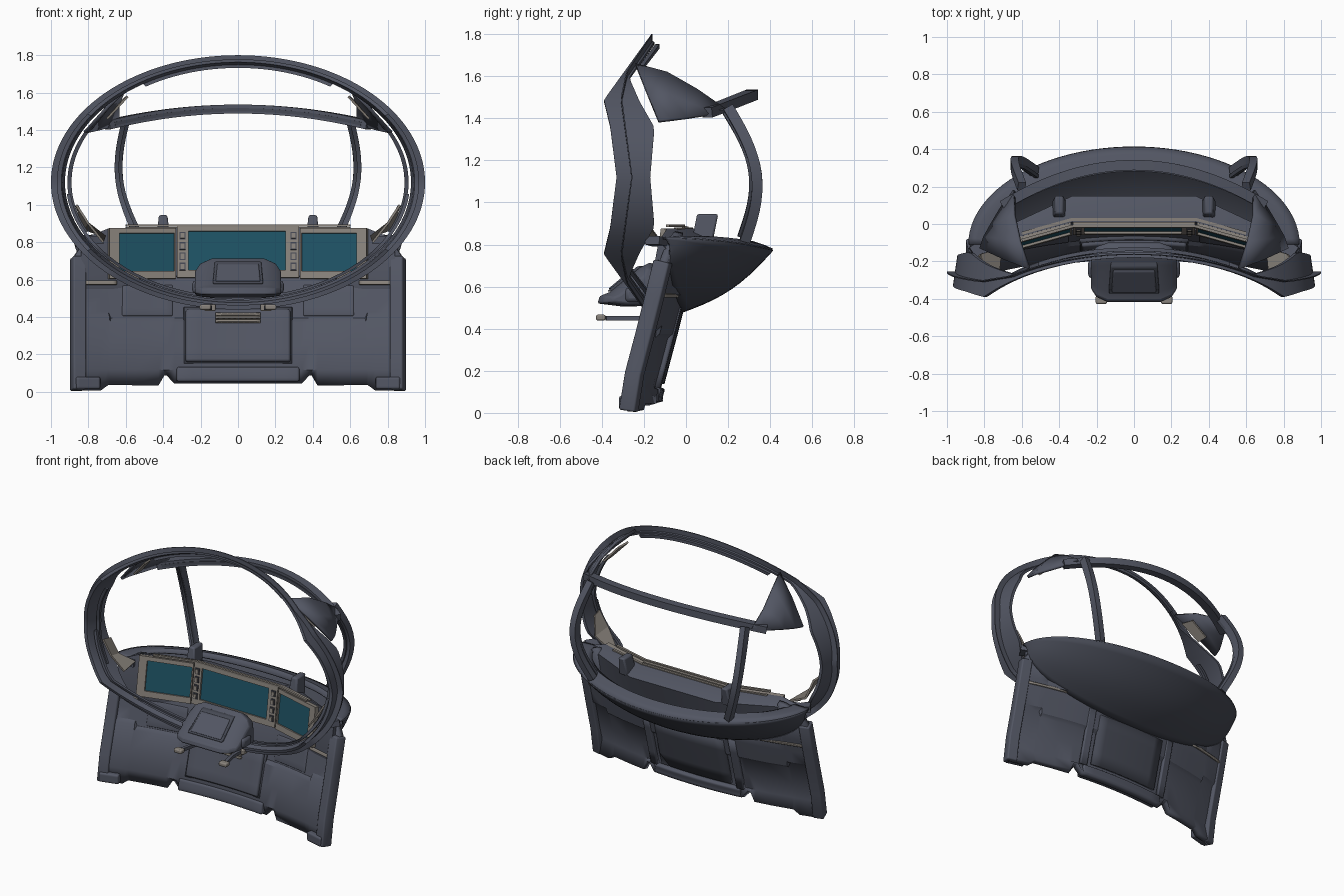
import bpy, bmesh
from math import sin, cos, pi
from mathutils import Vector

if "Cube" in bpy.data.objects:
    bpy.data.objects.remove(bpy.data.objects["Cube"])


def material(name, rgb):
    m = bpy.data.materials.new(name)
    m.use_nodes = True
    m.diffuse_color = (*rgb, 1)
    m.node_tree.nodes["Principled BSDF"].inputs["Base Color"].default_value = (*rgb, 1)
    return m


SLATE = material("slate", (0.085, 0.093, 0.125))
DARK = material("dark slate", (0.06, 0.066, 0.088))
TAN = material("tan", (0.25, 0.226, 0.2))
TEAL = material("teal screen", (0.013, 0.085, 0.128))


def interp(v, knots):
    for (a, fa), (b, fb) in zip(knots, knots[1:]):
        if v <= b:
            return fa + (fb - fa) * max(0, (v - a) / (b - a))
    return knots[-1][1]


def finish(bm, name, mat, bevel=0.0, thick=0.0, smooth=True):
    bmesh.ops.recalc_face_normals(bm, faces=bm.faces[:])
    me = bpy.data.meshes.new(name)
    bm.to_mesh(me)
    bm.free()
    me.materials.append(mat)
    ob = bpy.data.objects.new(name, me)
    bpy.context.collection.objects.link(ob)
    if thick:
        s = ob.modifiers.new("thickness", "SOLIDIFY")
        s.thickness, s.offset = thick, 0
    if bevel:
        b = ob.modifiers.new("bevel", "BEVEL")
        b.width, b.segments = bevel, 2
    if smooth:
        bpy.ops.object.select_all(action="DESELECT")
        ob.select_set(True)
        bpy.context.view_layer.objects.active = ob
        bpy.ops.object.shade_smooth_by_angle(angle=0.6)
    return ob


def loft(name, rows, mat, loop=False, ring=False, caps=False, **kw):
    """Skin rows of points; loop closes each row, ring joins last row to first."""
    bm = bmesh.new()
    vs = [[bm.verts.new(p) for p in r] for r in rows]
    pairs = list(zip(vs, vs[1:])) + ([(vs[-1], vs[0])] if ring else [])
    n = len(rows[0])
    for a, b in pairs:
        for i in range(n if loop else n - 1):
            j = (i + 1) % n
            bm.faces.new((a[i], a[j], b[j], b[i]))
    if caps:
        bm.faces.new(vs[0])
        bm.faces.new(vs[-1])
    return finish(bm, name, mat, **kw)


def box(name, c, size, mat, bevel=0.0, taper=1.0, tilt=0.0):
    """Box with optional narrower top and a lean in y with height."""
    bm = bmesh.new()
    bmesh.ops.create_cube(bm, size=1)
    for v in bm.verts:
        k = taper if v.co.z > 0 else 1
        dz = v.co.z * size[2]
        v.co = (c[0] + v.co.x * size[0] * k, c[1] + v.co.y * size[1] + dz * tilt, c[2] + dz)
    return finish(bm, name, mat, bevel)


def bar(name, pts, w, h, mat, **kw):
    """Rectangular bar swept along a path."""
    pts = [Vector(p) for p in pts]
    rows = []
    for i, p in enumerate(pts):
        t = (pts[min(i + 1, len(pts) - 1)] - pts[max(i - 1, 0)]).normalized()
        s = t.cross(Vector((0, 0, 1)) if abs(t.z) < 0.7 else Vector((0, 1, 0))).normalized()
        u = s.cross(t)
        rows.append([p + s * w * a + u * h * b for a, b in ((-.5, -.5), (.5, -.5), (.5, .5), (-.5, .5))])
    return loft(name, rows, mat, loop=True, caps=True, **kw)


# Oval hoop: depth changes with height above or below its middle
MID, RX, RZ = 1.12, 1.0, 0.68
FRONT = [(0, -.33), (.25, -.36), (.38, -.39), (.5, -.306), (.68, -.18)]
REAR = [(0, -.17), (.25, -.15), (.38, -.22), (.5, -.27), (.68, -.15)]
LIP = [(0, -.26), (.38, -.31), (.5, -.285), (.68, -.165)]


def hoop(a, k, table, dy=0.0):
    z = sin(a) * RZ
    return (RX * cos(a) * k, interp(abs(z), table) + dy, MID + z * k)


ANGLES = [2 * pi * i / 128 for i in range(128)]
loft("hoop_shell", [[hoop(a, .968, FRONT), hoop(a, .945, FRONT), hoop(a, .938, FRONT, .018), hoop(a, .925, REAR),
                     hoop(a, .945, REAR)] for a in ANGLES], SLATE, loop=True, ring=True)
loft("hoop_outer_lip", [[hoop(a, .95, LIP), hoop(a, 1, LIP), hoop(a, 1, LIP, .006), hoop(a, .95, LIP, .006)]
                        for a in ANGLES], SLATE, loop=True, ring=True)


def hoop_arc(name, a0, a1, k0, k1, dy, mat):
    arc = [a0 + (a1 - a0) * i / 40 for i in range(41)]
    loft(name, [[hoop(a, k0, FRONT, dy), hoop(a, k1, FRONT, dy), hoop(a, k1, FRONT, dy + .02),
                 hoop(a, k0, FRONT, dy + .02)] for a in arc], mat, loop=True, caps=True)


hoop_arc("top_inner_trim", pi / 2 - .58, pi / 2 + .58, .9, .93, .035, SLATE)
hoop_arc("lower_inner_trim", pi + .1, 2 * pi - .1, .9, .92, .04, SLATE)
for side, a in (("left", 0), ("right", pi)):
    hoop_arc(side + "_inner_trim", a - .45, a + .45, .89, .912, .06, DARK)


# Bulkhead: bowed leaning wall with ledges and a notched bottom edge
def wall_y(x, z):
    return interp(z, [(0, -.14), (.08, -.14), (.4, -.055), (.7, .02), (.85, .05)]) - .13 * (x / .88) ** 2


def bottom_z(x):
    return interp(abs(x), [(0, .05), (.34, .05), (.38, .1), (.4, .1), (.43, .04), (.7, .04), (.74, .01)])


half = [.15, .3, .34, .38, .4, .43, .55, .69, .7, .74, .82, .88]
cols = [-x for x in reversed(half)] + [0] + half
rows = []
for k in range(9):
    row = []
    for x in cols:
        top = interp(abs(x), [(.69, .6), (.7, .86), (.8, .84), (.88, .72)])
        step = .365 + (.035 if abs(x) > .69 else 0)
        z = [bottom_z(x), .12, .24, step, step + .02, .5, .585, .6, top][k]
        lip = .03 if k == 0 else 0
        ledge = -.018 if k < 4 else 0
        row.append((x, wall_y(x, z) + lip + ledge, z))
    rows.append(row)
loft("bulkhead", rows, SLATE, thick=.04)


def wall_panel(name, x0, x1, z0, z1, out, thick, mat, bevel=0.0):
    xs = [x0 + (x1 - x0) * i / 8 for i in range(9)]
    zs = [z0 + (z1 - z0) * i / 4 for i in range(5)]
    loft(name, [[(x, wall_y(x, z) - out, z) for x in xs] for z in zs], mat, thick=thick, bevel=bevel)


wall_panel("centre_panel", -.28, .28, .16, .44, .045, .04, SLATE, .012)
wall_panel("centre_panel_shadow_line", -.29, .29, .15, .45, .032, .02, DARK)
wall_panel("centre_back_panel", -.27, .27, .14, .48, -.012, .02, DARK)
wall_panel("bottom_sill", -.33, .33, .055, .125, .01, .08, SLATE, .01)
for i in range(3):
    wall_panel("handle_slat", -.12, .12, .372 + i * .018, .384 + i * .018, .078, .025, TAN)
for s in (-1, 1):
    wall_panel("side_tan_strip", s * .65, s * .82, .572, .592, .035, .025, TAN)
    wall_panel("back_tan_strip", s * .55, s * .83, .55, .566, -.025, .012, TAN)
    wall_panel("outer_pillar", s * .82, s * .89, .01, .72, .01, .08, SLATE, .01)
    wall_panel("outer_foot", s * .74, s * .87, .015, .08, .03, .05, SLATE, .01)
    wall_panel("upper_side_panel", s * .35, s * .62, .405, .57, .016, .02, SLATE, .006)
    wall_panel("console_panel", s * .71, s * .81, .62, .82, .03, .02, SLATE, .008)
    wall_panel("console_tan_slot", s * .72, s * .79, .69, .715, .044, .008, TAN)
    wall_panel("back_rib", s * .31, s * .36, .12, .5, -.015, .025, SLATE)

# Nose shell behind the bulkhead and its rim
ARC = [pi * i / 48 for i in range(49)]


def rim(a, inset=0.0, up=0.0):
    return Vector(((.88 - inset) * cos(a), -.11 + (.52 - inset) * sin(a), .83 - .055 * sin(a) ** 2 + up * sin(a)))


def keel(a):
    x, z = .87 * cos(a), .81 - .33 * sin(a)
    return Vector((x, wall_y(x, z) + .012, z))


shell = []
for k in range(11):
    t = k / 10
    shell.append([rim(a).lerp(keel(a), t) + Vector((0, .02, -.035)) * sin(pi * t) * sin(a) for a in ARC])
loft("nose_shell", shell, DARK, thick=.012)
loft("nose_rim", [[rim(a), rim(a, .04, .018), rim(a, .09, .035), rim(a, .12, .01)] for a in ARC], SLATE, thick=.012)


# Dash: faceted body wrapping around, with screens set in tan frames
def dash_y(x):
    return interp(abs(x), [(0, 0), (.33, 0), (.69, -.1), (.84, -.14)])


PROFILE = [(-.02, .55), (-.03, .6), (.01, .875), (.04, .875), (.15, .83), (.05, .56)]
dash = []
for x, deep, drop in ((-.84, .35, .06), (-.69, .55, 0), (-.33, 1, 0), (.33, 1, 0), (.69, .55, 0), (.84, .35, .06)):
    dash.append([(x, dash_y(x) + (y if y < .03 else y * deep), z - drop * (z > .6)) for y, z in PROFILE])
loft("dash_body", dash, SLATE, loop=True, caps=True)


def dash_plate(name, x0, x1, z0, z1, out, thick, mat):
    loft(name, [[(x, dash_y(x) - .03 + (z - .6) * .145 - out, z) for x in (x0, x1)] for z in (z0, z1)],
         mat, thick=thick, smooth=False)


def screen(name, x0, x1, z0, z1, x2, x3, z2, z3):
    dash_plate(name + "_screen", x2, x3, z2, z3, .014, .006, TEAL)
    for a, b, c, d in ((x0, x1, z0, z2), (x0, x1, z3, z1), (x0, x2, z2, z3), (x3, x1, z2, z3)):
        dash_plate(name + "_frame", a, b, c, d, .015, .03, TAN)


screen("centre", -.325, .325, .61, .888, -.265, .255, .65, .857)
for s, name in ((1, "left"), (-1, "right")):
    xs = sorted((s * .335, s * .69)) + sorted((s * .343, s * .637))
    screen(name, xs[0], xs[1], .605, .875, xs[2], xs[3], .645, .847)
    for i in range(4):
        z = .65 + i * .055
        dash_plate("button_surround", s * .28, s * .312, z, z + .04, .033, .008, DARK)
        dash_plate("button", s * .285, s * .307, z + .006, z + .034, .04, .008, TAN)
    # hood boxes and side consoles
    box("hood_box", (s * .4, .09, .88), (.075, .1, .13), SLATE, .01, taper=.6, tilt=.2)
    loft("console_tan_plate", [[(s * .865, -.27, 1.0), (s * .855, -.2, .99)],
                               [(s * .8, -.27, .9), (s * .82, -.16, .87)],
                               [(s * .72, -.24, .8), (s * .71, -.13, .83)]], TAN, thick=.012, smooth=False)
    bar("console_arm", [(s * .73, -.1, .81), (s * .8, -.12, .81), (s * .86, -.16, .82)], .08, .04, SLATE)
    # windscreen post
    post = [i / 16 for i in range(17)]
    bar("windscreen_post", [(s * (.6 - .07 * t + .07 * sin(pi * t)), .2 + .08 * t + .095 * sin(pi * t), 1.45 - .63 * t)
                            for t in post], .042, .05, SLATE)
    bar("post_groove", [(s * (.59 - .07 * t + .07 * sin(pi * t)), .175 + .08 * t + .092 * sin(pi * t), 1.44 - .6 * t)
                        for t in post], .02, .02, DARK)
    # gusset between hoop and top bar
    loft("corner_gusset", [[(s * .56, -.24, 1.655), (s * .61, -.09, 1.615), (s * .64, .05, 1.535), (s * .64, .18, 1.445)],
                           [(s * .69, -.19, 1.53), (s * .71, -.08, 1.51), (s * .71, .01, 1.47), (s * .68, .12, 1.43)],
                           [(s * .82, -.13, 1.385), (s * .8, -.07, 1.392), (s * .76, 0, 1.4), (s * .7, .1, 1.415)]],
         SLATE, thick=.018)
    loft("gusset_tan_plate", [[(s * .59, -.2, 1.58), (s * .605, -.11, 1.57)],
                              [(s * .7, -.16, 1.46), (s * .7, -.08, 1.46)]], TAN, thick=.012, smooth=False)
for y, z in ((.025, .875), (-.012, .89)):
    bar("hood_tan_rail", [(x, dash_y(x) + y, z) for x in (-.6, -.33, .33, .6)], .016, .012, TAN)

# Windscreen top bar: slim arc with a groove along its inner face
arc = [-1 + i / 20 for i in range(41)]
bar("windscreen_top_bar", [(.7 * q, .315 - .215 * q * q, 1.512 - .085 * q * q) for q in arc], .055, .048, SLATE)
bar("top_bar_groove", [(.66 * q, .287 - .19 * q * q, 1.508 - .075 * q * q) for q in arc], .012, .018, DARK)

# Control yoke: sloped wedge with a display, grips and two levers
YOKE = [(-.42, .52), (-.41, .555), (-.36, .575), (-.22, .69), (-.17, .715), (-.1, .67), (-.1, .51), (-.3, .505)]
yoke = []
for x, k in ((-.23, .6), (-.2, .85), (-.14, 1), (.14, 1), (.2, .85), (.23, .6)):
    yoke.append([(x, -.24 + (y + .24) * k, .54 + (z - .54) * k) for y, z in YOKE])
loft("yoke_hub", yoke, SLATE, loop=True, caps=True, bevel=.008)
box("yoke_display_rim", (0, -.288, .637), (.27, .03, .12), DARK, .006, taper=.92, tilt=1.2)
box("yoke_display", (0, -.298, .637), (.24, .03, .095), SLATE, .006, taper=.92, tilt=1.2)
for s in (-1, 1):
    box("yoke_grip", (s * .22, -.24, .56), (.05, .1, .07), SLATE, .02)
    bar("lever_rod", [(s * .15, -.12, .45), (s * .15, -.28, .45), (s * .17, -.38, .45)], .022, .022, SLATE)
    box("lever_tip", (s * .175, -.405, .453), (.06, .045, .028), TAN, .008)
    box("lever_mount", (s * .15, -.17, .45), (.06, .05, .035), TAN, .006)
